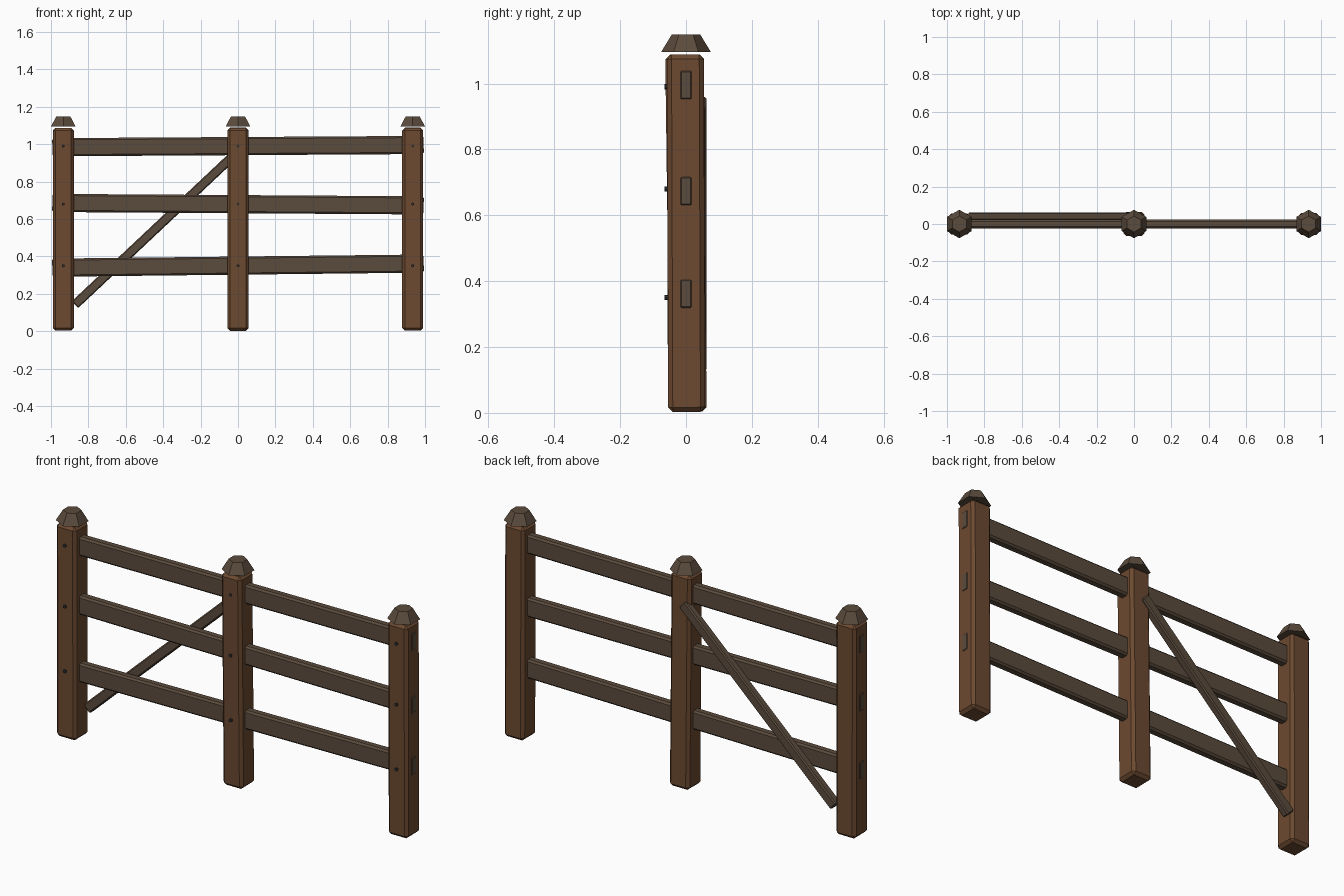
import bpy, math
from mathutils import Vector

if "Cube" in bpy.data.objects:
    bpy.data.objects.remove(bpy.data.objects["Cube"])


def material(name, rgb):
    m = bpy.data.materials.new(name)
    m.diffuse_color = (*rgb, 1)
    m.use_nodes = True
    m.node_tree.nodes["Principled BSDF"].inputs["Base Color"].default_value = m.diffuse_color
    return m


POST = material("post_wood", (0.15, 0.068, 0.03))
RAIL = material("rail_wood", (0.105, 0.07, 0.046))
IRON = material("dark_iron", (0.03, 0.03, 0.03))


def beam(name, size, loc, rot, mat, bevel):
    """Chamfered box."""
    bpy.ops.mesh.primitive_cube_add(size=1, location=loc, rotation=rot)
    o = bpy.context.object
    o.name = name
    o.scale = size
    bpy.ops.object.transform_apply(location=False, rotation=False, scale=True)
    b = o.modifiers.new("chamfer", 'BEVEL')
    b.width = bevel
    b.segments = 1
    o.data.materials.append(mat)
    return o


def beam_between(name, a, b, height, depth, mat, bevel):
    """Beam in the xz plane running from point a to point b."""
    a, b = Vector(a), Vector(b)
    d = b - a
    return beam(name, (d.length, depth, height), (a + b) / 2,
                (0, -math.atan2(d.z, d.x), 0), mat, bevel)


POST_X = {"left": -0.934, "middle": 0.0, "right": 0.934}
LEAN = {"left": 0.1, "middle": 0.75, "right": 0.2}

for side, x in POST_X.items():
    # Post
    beam(f"{side}_post", (0.112, 0.112, 1.085), (x, 0, 0.5455),
         (math.radians(LEAN[side]), 0, 0), POST, 0.014)
    # Hexagonal cap
    bpy.ops.mesh.primitive_cone_add(vertices=6, radius1=0.076, radius2=0.043,
                                    depth=0.054, location=(x, 0, 1.122))
    cap = bpy.context.object
    cap.name = f"{side}_post_cap"
    cap.data.materials.append(RAIL)
    # Bolts on the front face
    for i, z in enumerate((0.35, 0.68, 0.99)):
        bpy.ops.mesh.primitive_cylinder_add(vertices=8, radius=0.008, depth=0.02,
                                            location=(x, -0.055, z),
                                            rotation=(math.pi / 2, 0, 0))
        bolt = bpy.context.object
        bolt.name = f"{side}_bolt_{i + 1}"
        bolt.data.materials.append(IRON)

# Slightly tilted rails running through all posts
for name, z0, z1 in (("bottom_rail", 0.340, 0.362),
                     ("middle_rail", 0.686, 0.673),
                     ("top_rail", 0.984, 0.996)):
    beam_between(name, (-0.993, 0, z0), (0.993, 0, z1), 0.097, 0.046, RAIL, 0.009)

# Diagonal brace behind the left bay
beam_between("diagonal_brace", (-0.872, 0.042, 0.142), (-0.018, 0.042, 0.945),
             0.05, 0.04, RAIL, 0.006)
